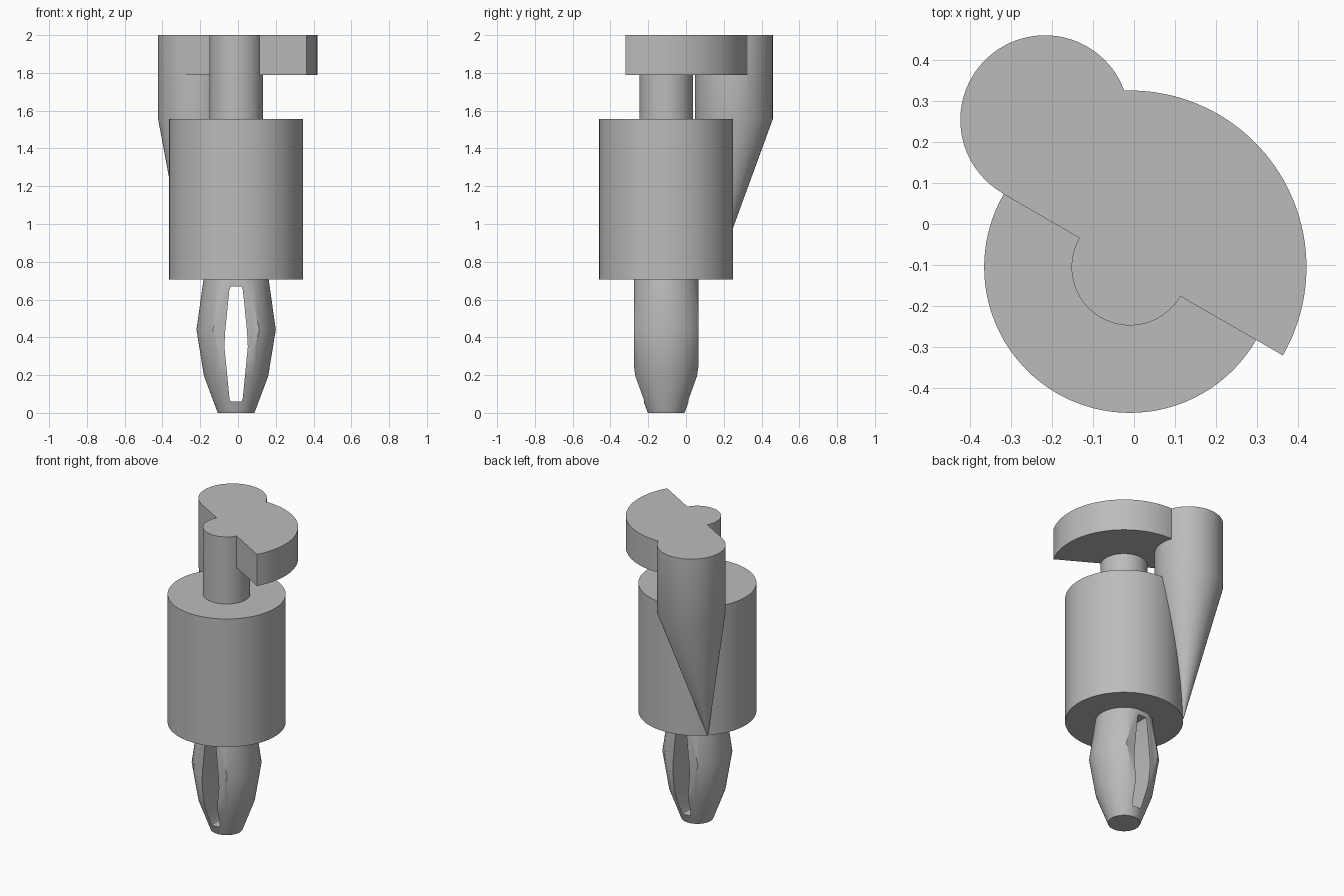
import bpy, bmesh
from math import sin, cos, radians, pi
from mathutils import Vector

if "Cube" in bpy.data.objects:
    bpy.data.objects.remove(bpy.data.objects["Cube"])

AXIS = Vector((-0.01, -0.105, 0))
SEGMENTS = 96

grey = bpy.data.materials.new("plain grey")
grey.use_nodes = True
grey.diffuse_color = (0.5, 0.5, 0.5, 1)
grey.node_tree.nodes["Principled BSDF"].inputs["Base Color"].default_value = grey.diffuse_color


def polar(radius, degrees, z=0.0):
    a = radians(degrees)
    return AXIS + Vector((radius * cos(a), radius * sin(a), z))


def ring(centre, radius, z):
    steps = [2 * pi * i / SEGMENTS for i in range(SEGMENTS)]
    return [Vector((centre.x + radius * cos(a), centre.y + radius * sin(a), z)) for a in steps]


def loft(name, rings):
    """Skin a stack of equal-length loops and cap both ends."""
    bm = bmesh.new()
    loops = [[bm.verts.new(p) for p in r] for r in rings]
    n = len(loops[0])
    for low, high in zip(loops, loops[1:]):
        for i in range(n):
            j = (i + 1) % n
            bm.faces.new((low[i], low[j], high[j], high[i]))
    bm.faces.new(loops[0])
    bm.faces.new(loops[-1])
    bmesh.ops.recalc_face_normals(bm, faces=bm.faces)
    mesh = bpy.data.meshes.new(name)
    bm.to_mesh(mesh)
    bm.free()
    mesh.materials.append(grey)
    obj = bpy.data.objects.new(name, mesh)
    bpy.context.collection.objects.link(obj)
    return obj


def activate(obj):
    bpy.ops.object.select_all(action='DESELECT')
    obj.select_set(True)
    bpy.context.view_layer.objects.active = obj


def combine(obj, other, operation):
    """Apply a boolean and discard the second object."""
    mod = obj.modifiers.new(operation.lower(), 'BOOLEAN')
    mod.object, mod.operation, mod.solver = other, operation, 'EXACT'
    activate(obj)
    bpy.ops.object.modifier_apply(modifier=mod.name)
    bpy.data.objects.remove(other)


# Main barrel
body = loft("body", [ring(AXIS, 0.355, z) for z in (0.705, 1.555)])

# Half-disc head, its straight edge running into the side lobe
outline = [polar(0.43, a) for a in range(-30, 116, 2)] + [polar(0.358, 150)]
head = loft("head", [[p + Vector((0, 0, z)) for p in outline] for z in (1.79, 2)])

# Neck between barrel and head
neck = loft("neck", [ring(AXIS, 0.142, z) for z in (1.545, 2)])

# Side lobe tapering to a point at the bottom rim of the barrel
lobe_centre = polar(0.414, 120)
tip = polar(0.357, 135)
lobe = loft("lobe", [ring(tip, 0.002, 0.707), ring(lobe_centre, 0.206, 1.555),
                     ring(lobe_centre, 0.206, 2)])
combine(head, neck, 'UNION')
combine(head, lobe, 'UNION')

# Bulged snap peg, flattened front and back
profile = [(0.097, 0), (0.17, 0.195), (0.21, 0.44), (0.172, 0.71)]
peg = loft("snap_peg", [ring(AXIS, r, z) for r, z in profile])
square = [(-1, -0.17), (1, -0.17), (1, 0.17), (-1, 0.17)]
slab = loft("slab_cutter", [[AXIS + Vector((x, y, z)) for x, y in square] for z in (-1, 1)])
combine(peg, slab, 'INTERSECT')

# Tapered slot through the peg
half = [(0.028, 0.06), (0.035, 0.075), (0.062, 0.35), (0.058, 0.43), (0.036, 0.65), (0.028, 0.67)]
slot_outline = half + [(-x, z) for x, z in reversed(half)]
slot = loft("slot_cutter", [[AXIS + Vector((x, y, z)) for x, z in slot_outline] for y in (-1, 1)])
combine(peg, slot, 'DIFFERENCE')

# Smooth round walls, crisp rims
for obj in (body, head, peg):
    activate(obj)
    bpy.ops.object.shade_smooth_by_angle(angle=radians(30))
